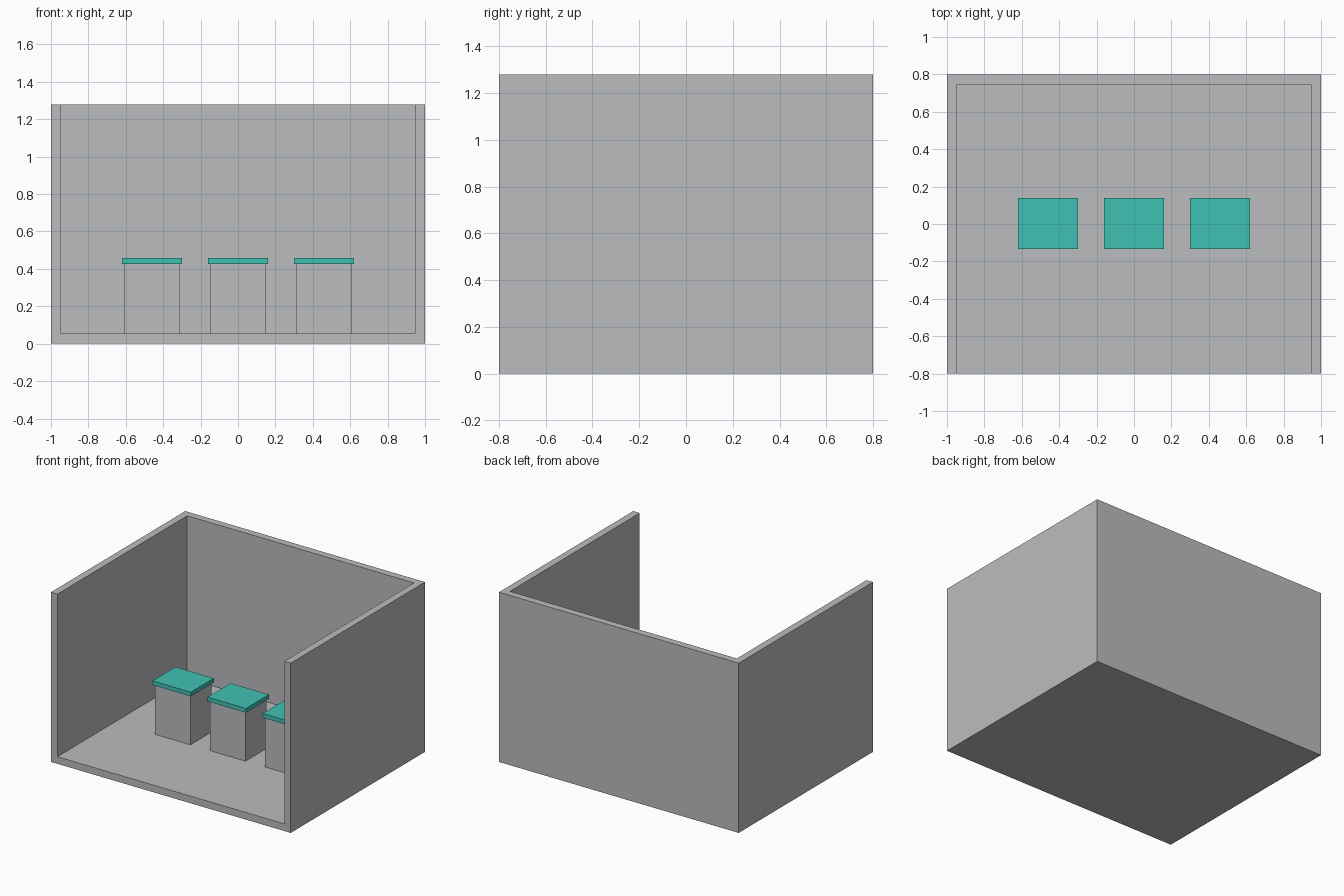
import bpy

if "Cube" in bpy.data.objects:
    bpy.data.objects.remove(bpy.data.objects["Cube"])


def material(name, rgb):
    m = bpy.data.materials.new(name)
    m.diffuse_color = (*rgb, 1)
    m.use_nodes = True
    m.node_tree.nodes["Principled BSDF"].inputs["Base Color"].default_value = m.diffuse_color
    return m


def box(name, lo, hi, mat):
    """Axis-aligned box between two corners."""
    centre = [(a + b) / 2 for a, b in zip(lo, hi)]
    bpy.ops.mesh.primitive_cube_add(size=1, location=centre)
    ob = bpy.context.object
    ob.name = name
    ob.scale = [b - a for a, b in zip(lo, hi)]
    bpy.ops.object.transform_apply(location=False, rotation=False, scale=True)
    ob.data.materials.append(mat)
    return ob


grey = material("light_grey", (0.497, 0.503, 0.521))
teal = material("teal", (0.051, 0.533, 0.445))

WALL = 0.054      # wall and floor thickness
HEIGHT = 1.28

# Room: solid block hollowed out through the top and the front
room = box("room_shell", (-1, -0.8, 0), (1, 0.8, HEIGHT), grey)
cavity = box("cavity_cutter", (-1 + WALL, -1.0, WALL),
             (1 - WALL, 0.8 - WALL, HEIGHT + 0.2), grey)
cut = room.modifiers.new("hollow", 'BOOLEAN')
cut.operation = 'DIFFERENCE'
cut.solver = 'EXACT'
cut.object = cavity
bpy.context.view_layer.objects.active = room
bpy.ops.object.modifier_apply(modifier=cut.name)
bpy.data.objects.remove(cavity, do_unlink=True)

# Three pedestals with overhanging coloured tops
MID_Y = 0.003
for side, x in (("left", -0.46), ("middle", 0.0), ("right", 0.46)):
    box(f"{side}_pedestal", (x - 0.148, MID_Y - 0.125, WALL),
        (x + 0.148, MID_Y + 0.125, 0.427), grey)
    box(f"{side}_pedestal_top", (x - 0.16, MID_Y - 0.137, 0.427),
        (x + 0.16, MID_Y + 0.137, 0.459), teal)
